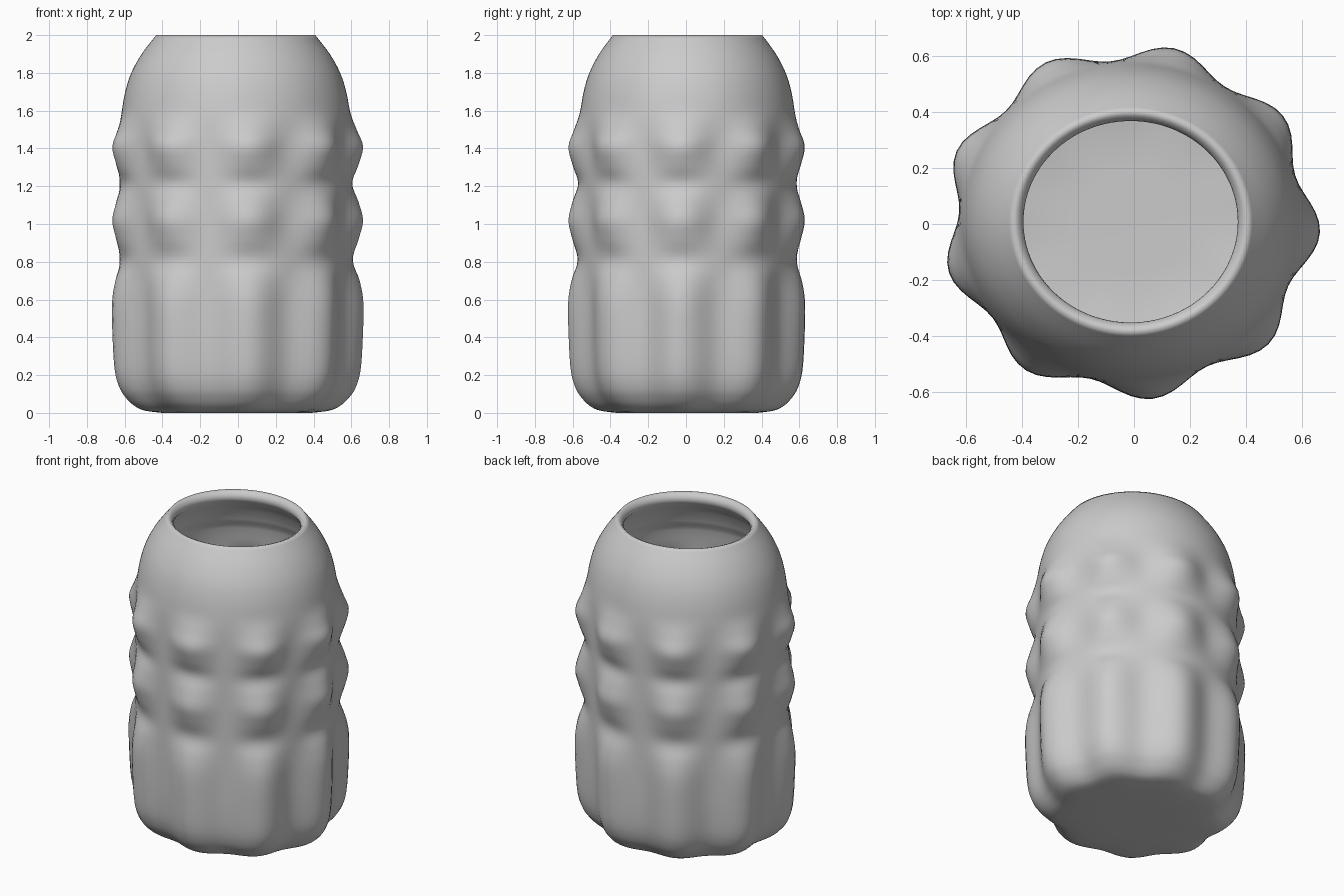
import bpy, bmesh, math

if "Cube" in bpy.data.objects:
    bpy.data.objects.remove(bpy.data.objects["Cube"])

SEG = 108                      # points around
LOBES = 9                      # bumps around
PHASE = math.radians(-3.5)     # direction of the first bump
CX, CY, SY = -0.012, 0.008, 0.94   # slightly off-centre, slightly oval
WALL = 0.06

# outer wall: height, base radius, bump height
PROFILE = [
    (0.000, 0.380, 0.020), (0.012, 0.465, 0.030), (0.035, 0.510, 0.040),
    (0.075, 0.548, 0.048), (0.130, 0.580, 0.054), (0.220, 0.602, 0.059),
    (0.380, 0.612, 0.061), (0.580, 0.614, 0.063), (0.700, 0.614, 0.043),
    (0.810, 0.614, 0.006), (0.920, 0.614, 0.038), (1.020, 0.614, 0.061),
    (1.120, 0.614, 0.036), (1.215, 0.614, 0.003), (1.310, 0.614, 0.036),
    (1.410, 0.613, 0.062), (1.500, 0.611, 0.030), (1.590, 0.604, 0.003),
    (1.700, 0.585, 0.000), (1.800, 0.553, 0.000), (1.900, 0.498, 0.000),
    (2.000, 0.421, 0.000),
]


def catmull(a, b, c, d, t):
    return 0.5 * (2 * b + (c - a) * t + (2 * a - 5 * b + 4 * c - d) * t * t
                  + (3 * b - a - 3 * c + d) * t ** 3)


def smooth_profile(pts, steps=4):
    out = []
    n = len(pts)
    for i in range(n - 1):
        p = [pts[max(0, min(n - 1, i + k))] for k in (-1, 0, 1, 2)]
        for s in range(steps):
            out.append([catmull(*v, s / steps) for v in zip(*p)])
    out.append(list(pts[-1]))
    return out


def ring(bm, z, r, amp):
    verts = []
    for i in range(SEG):
        a = 2 * math.pi * i / SEG
        rad = r + max(0, amp) * (0.5 + 0.5 * math.cos(LOBES * (a - PHASE)))
        verts.append(bm.verts.new((CX + rad * math.cos(a),
                                   CY + SY * rad * math.sin(a), z)))
    return verts


def cap(bm, verts, z):
    c = bm.verts.new((CX, CY, z))
    for i in range(SEG):
        bm.faces.new((verts[i], verts[(i + 1) % SEG], c))


bm = bmesh.new()
outer = smooth_profile(PROFILE)

# underside rings, then the bumpy outer wall
rows = [(0.0, 0.2, 0.0)] + [tuple(p) for p in outer]
# rounded lip dipping into the mouth
rows += [(1.992, 0.402, 0), (1.975, 0.388, 0), (1.955, 0.383, 0), (1.935, 0.391, 0)]
# inner wall follows the outside
rows += [(z, r - WALL - (0.012 if z > 1.75 else 0), a)
         for z, r, a in reversed(outer) if 0.14 < z < 1.90]
rows += [(0.09, 0.49, 0.03), (0.065, 0.42, 0.01), (0.06, 0.2, 0)]

rings = [ring(bm, *row) for row in rows]
for lo, hi in zip(rings, rings[1:]):
    for i in range(SEG):
        j = (i + 1) % SEG
        bm.faces.new((lo[i], lo[j], hi[j], hi[i]))
cap(bm, rings[0], 0.0)     # underside
cap(bm, rings[-1], 0.06)   # inner floor
bmesh.ops.recalc_face_normals(bm, faces=bm.faces[:])

mesh = bpy.data.meshes.new("bumpy_vase")
bm.to_mesh(mesh)
bm.free()
vase = bpy.data.objects.new("bumpy_vase", mesh)
bpy.context.collection.objects.link(vase)
for poly in mesh.polygons:
    poly.use_smooth = True
